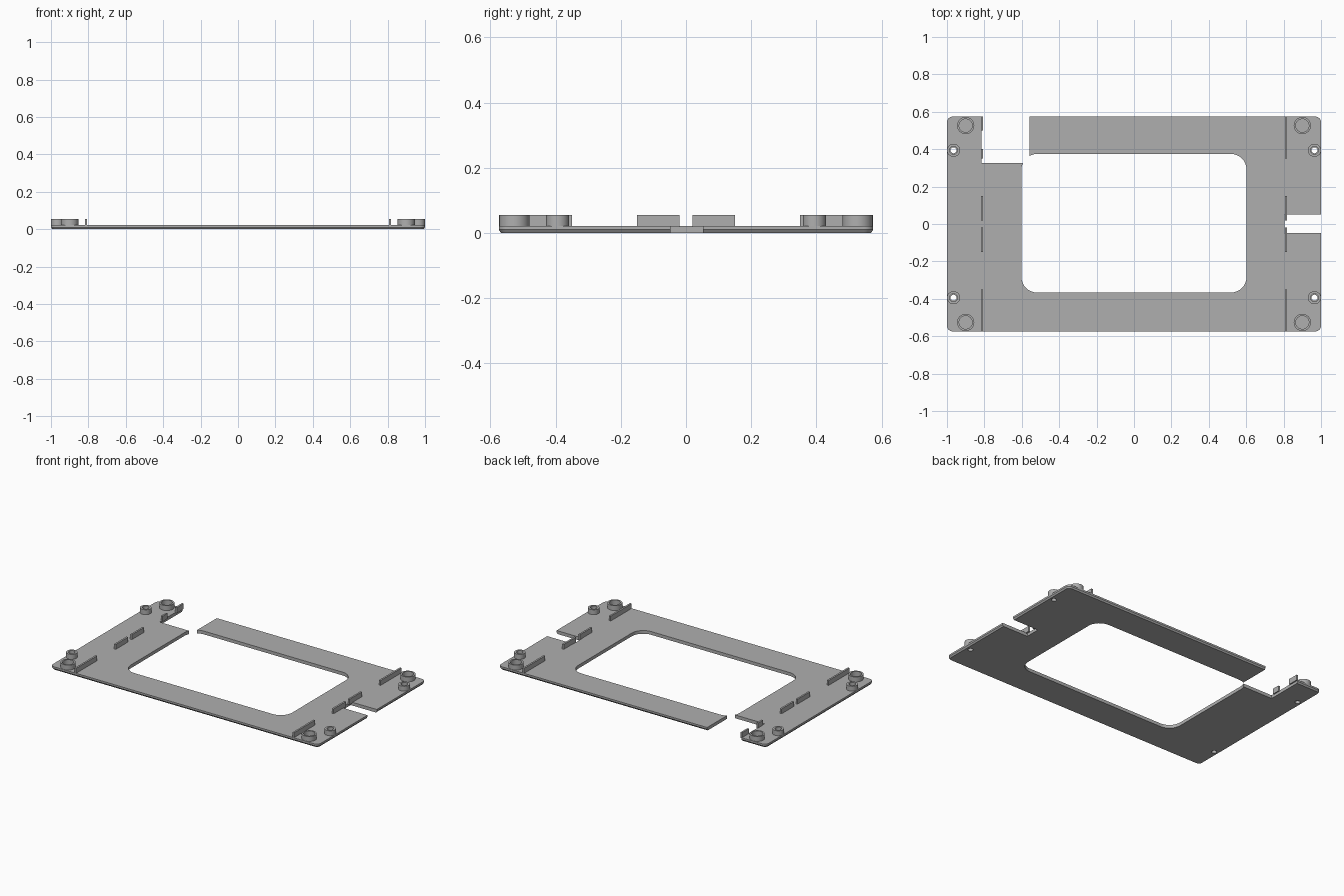
import bpy
import bmesh
import math

cube = bpy.data.objects.get("Cube")
if cube:
    bpy.data.objects.remove(cube, do_unlink=True)

GREY = bpy.data.materials.new("plain_grey")
GREY.use_nodes = True
colour = (0.43, 0.43, 0.43, 1)
GREY.diffuse_color = colour
GREY.node_tree.nodes["Principled BSDF"].inputs["Base Color"].default_value = colour

TOP = 0.022      # upper face of the plate
RIM = 0.055      # upper edge of posts and tabs
HALF_Y = 0.574


def rounded_rect(x0, x1, y0, y1, radius, steps=8):
    """Counter-clockwise outline of a rectangle with round corners."""
    corners = [(x1, y1, -1, -1), (x0, y1, 1, -1), (x0, y0, 1, 1), (x1, y0, -1, 1)]
    points = []
    for quarter, (x, y, sx, sy) in enumerate(corners):
        for i in range(steps + 1):
            a = (quarter + i / steps) * math.pi / 2
            points.append((x + sx * radius + radius * math.cos(a),
                           y + sy * radius + radius * math.sin(a)))
    return points


def circle(x, y, radius, sides=32):
    angles = [2 * math.pi * i / sides for i in range(sides)]
    return [(x + radius * math.cos(a), y + radius * math.sin(a)) for a in angles]


def loft(name, sections, ring=False):
    """Skin matching outlines at given heights; cap the ends or close into a ring."""
    bm = bmesh.new()
    loops = [[bm.verts.new((x, y, z)) for x, y in outline] for outline, z in sections]
    pairs = list(zip(loops, loops[1:]))
    if ring:
        pairs.append((loops[-1], loops[0]))
    else:
        bm.faces.new(loops[0][::-1])
        bm.faces.new(loops[-1])
    for low, high in pairs:
        for i in range(len(low)):
            j = (i + 1) % len(low)
            bm.faces.new((low[i], low[j], high[j], high[i]))
    bmesh.ops.recalc_face_normals(bm, faces=bm.faces)
    mesh = bpy.data.meshes.new(name)
    bm.to_mesh(mesh)
    bm.free()
    mesh.materials.append(GREY)
    obj = bpy.data.objects.new(name, mesh)
    bpy.context.collection.objects.link(obj)
    return obj


def block(name, x0, x1, y0, y1, z0, z1):
    outline = [(x0, y0), (x1, y0), (x1, y1), (x0, y1)]
    return loft(name, [(outline, z0), (outline, z1)])


def select(obj):
    bpy.ops.object.select_all(action="DESELECT")
    obj.select_set(True)
    bpy.context.view_layer.objects.active = obj


def smooth(obj):
    select(obj)
    bpy.ops.object.shade_smooth_by_angle(angle=math.radians(30))


def cut(target, cutter):
    cutter.hide_render = True
    mod = target.modifiers.new("cut", "BOOLEAN")
    mod.operation = "DIFFERENCE"
    mod.solver = "EXACT"
    mod.object = cutter
    select(target)
    bpy.ops.object.modifier_apply(modifier=mod.name)
    bpy.data.objects.remove(cutter, do_unlink=True)


# Base plate with a chamfered lower edge
full = rounded_rect(-1, 1, -HALF_Y, HALF_Y, 0.03)
inset = rounded_rect(-0.993, 0.993, -HALF_Y + 0.007, HALF_Y - 0.007, 0.023)
plate = loft("base_plate", [(inset, 0), (full, 0.01), (full, TOP)])

# Central window, side slot and back corner gap
window = rounded_rect(-0.602, 0.602, -0.367, 0.375, 0.085)
cut(plate, loft("window_cutter", [(window, -0.1), (window, 0.1)]))
cut(plate, block("slot_cutter", 0.805, 1.1, -0.048, 0.052, -0.1, 0.1))
cut(plate, block("gap_cutter", -0.815, -0.56, 0.327, 0.7, -0.1, 0.1))

for sx, side in ((-1, "right"), (1, "left")):
    for sy, end in ((-1, "front"), (1, "back")):
        place = f"{end}_{side}"

        # Screw hole through the plate and the small collar around it
        x, y = sx * 0.965, sy * 0.394
        hole = circle(x, y, 0.016)
        cut(plate, loft("hole_cutter", [(hole, -0.1), (hole, 0.1)]))
        outer, inner = circle(x, y, 0.035), circle(x, y, 0.021)
        smooth(loft(f"screw_collar_{place}", [(outer, TOP - 0.004), (outer, RIM),
                                              (inner, RIM), (inner, TOP - 0.004)], True))

        # Wide hollow corner post
        x, y = sx * 0.9, sy * 0.526
        outer, inner = circle(x, y, 0.046), circle(x, y, 0.035)
        smooth(loft(f"corner_post_{place}", [(outer, TOP - 0.004), (outer, RIM),
                                             (inner, RIM), (inner, TOP - 0.004)], True))

        # Upright tabs; the one beside the gap is split in two
        spans = [(0.02, 0.15), (0.35, HALF_Y)]
        if place == "back_right":
            spans = [(0.02, 0.15), (0.35, 0.4), (0.5, HALF_Y)]
        for number, (a, b) in enumerate(spans, 1):
            y0, y1 = sorted((sy * a, sy * b))
            x0, x1 = sorted((sx * 0.807, sx * 0.819))
            block(f"upright_tab_{place}_{number}", x0, x1, y0, y1, TOP - 0.004, RIM)

smooth(plate)
